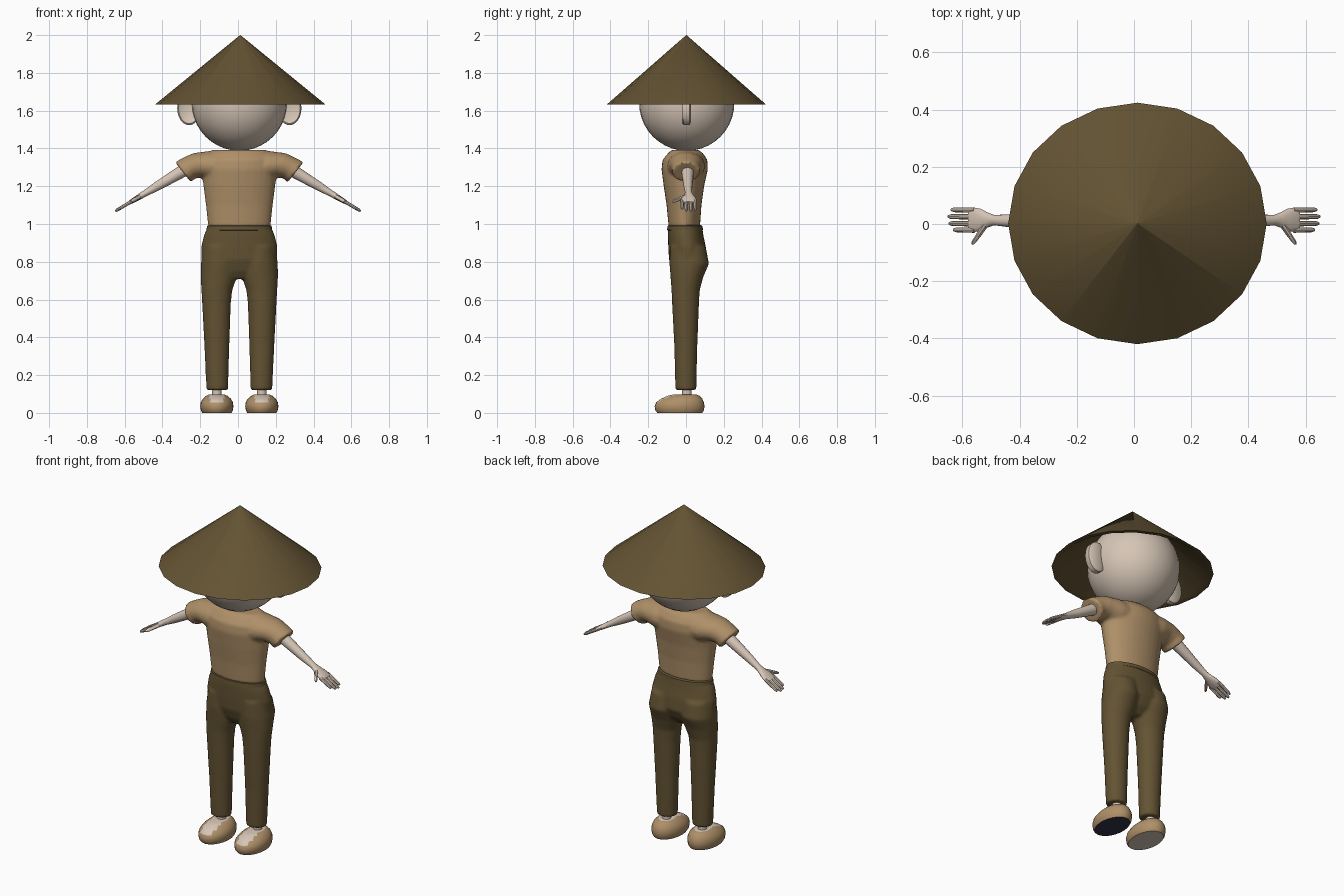
import bpy, bmesh, math
from mathutils import Vector

if "Cube" in bpy.data.objects:
    bpy.data.objects.remove(bpy.data.objects["Cube"])

CX = 0.007  # body midline


def material(name, rgb):
    m = bpy.data.materials.new(name)
    m.diffuse_color = (*rgb, 1)
    m.use_nodes = True
    m.node_tree.nodes["Principled BSDF"].inputs["Base Color"].default_value = m.diffuse_color
    return m


OLIVE = material("olive_brown", (0.125, 0.086, 0.033))
TAN = material("tan_cloth", (0.43, 0.28, 0.14))
SKIN = material("pale_skin", (0.67, 0.56, 0.465))
NAVY = material("dark_navy", (0.032, 0.032, 0.065))


def loft(bm, rings, n=24):
    """Bridge elliptical rings given as (centre, half axis u, half axis v), capped at both ends."""
    loops = []
    for c, u, v in rings:
        c, u, v = Vector(c), Vector(u), Vector(v)
        loops.append([bm.verts.new(c + u * math.cos(a) + v * math.sin(a))
                      for a in (2 * math.pi * i / n for i in range(n))])
    for a, b in zip(loops, loops[1:]):
        for i in range(n):
            j = (i + 1) % n
            bm.faces.new((a[i], a[j], b[j], b[i]))
    bm.faces.new(loops[0][::-1])
    bm.faces.new(loops[-1])


def level(z, rx, y0, y1, x=CX):
    """Horizontal ring at height z, from y0 to y1."""
    return ((x, (y0 + y1) / 2, z), (rx, 0, 0), (0, (y1 - y0) / 2, 0))


def finish(bm, name, mats, angle=40, voxel=0):
    bmesh.ops.recalc_face_normals(bm, faces=bm.faces)
    me = bpy.data.meshes.new(name)
    bm.to_mesh(me)
    bm.free()
    ob = bpy.data.objects.new(name, me)
    bpy.context.collection.objects.link(ob)
    for m in mats:
        me.materials.append(m)
    bpy.ops.object.select_all(action='DESELECT')
    ob.select_set(True)
    bpy.context.view_layer.objects.active = ob
    bpy.ops.object.shade_smooth_by_angle(angle=math.radians(angle))
    if voxel:  # fuse overlapping cloth volumes
        r = ob.modifiers.new("fuse", 'REMESH')
        r.mode, r.voxel_size, r.use_smooth_shade = 'VOXEL', voxel, True
        s = ob.modifiers.new("soften", 'SMOOTH')
        s.factor, s.iterations = 0.5, 5
    return ob


# Conical hat, hollow underneath
bm = bmesh.new()
loft(bm, [((0.012, 0.002, z), (r, 0, 0), (0, r * 0.934, 0)) for z, r in
          ((2.0, 0.001), (1.632, 0.452), (1.637, 0.42), (1.96, 0.01))], 20)
finish(bm, "conical_hat", [OLIVE])

# Head and neck
bm = bmesh.new()
bmesh.ops.create_uvsphere(bm, u_segments=32, v_segments=20, radius=0.252)
bmesh.ops.translate(bm, verts=bm.verts, vec=(CX, 0.004, 1.64))
finish(bm, "head", [SKIN])
bm = bmesh.new()
loft(bm, [level(1.34, 0.05, -0.05, 0.05), level(1.43, 0.05, -0.05, 0.05)], 16)
finish(bm, "neck", [SKIN])

# Ears with a dished front
for s, side in ((-1, "left"), (1, "right")):
    bm = bmesh.new()
    loft(bm, [((CX + s * 0.266, y, 1.613), (0.063 * k, 0, 0), (0, 0, 0.09 * k)) for y, k in
              ((0.027, 0.8), (0.018, 1), (-0.012, 1), (-0.02, 0.9), (-0.01, 0.65))])
    finish(bm, side + "_ear", [SKIN])

# Shirt: torso with two short sleeves
bm = bmesh.new()
loft(bm, [level(*r) for r in (
    (0.985, 0.165, -0.092, 0.074), (1.1, 0.177, -0.103, 0.082), (1.2, 0.19, -0.118, 0.096),
    (1.29, 0.2, -0.13, 0.116), (1.34, 0.195, -0.124, 0.113), (1.375, 0.17, -0.095, 0.09),
    (1.393, 0.14, -0.075, 0.065))], 32)
for s in (-1, 1):
    rings = []
    for x, z, tilt, hz, hy in ((0.06, 1.305, 0, 0.085, 0.1), (0.15, 1.307, 8, 0.08, 0.1),
                               (0.22, 1.31, 22, 0.07, 0.085), (0.268, 1.295, 36, 0.064, 0.075),
                               (0.298, 1.274, 38, 0.068, 0.075)):
        t = math.radians(tilt)
        rings.append(((CX + s * x, 0.0, z), (s * hz * math.sin(t), 0, hz * math.cos(t)), (0, hy, 0)))
    loft(bm, rings)
finish(bm, "shirt", [TAN], voxel=0.009)

# Trousers: hips with two legs
bm = bmesh.new()
loft(bm, [level(*r) for r in (
    (0.985, 0.168, -0.096, 0.086), (0.94, 0.188, -0.096, 0.092), (0.88, 0.202, -0.094, 0.105),
    (0.81, 0.2, -0.09, 0.112), (0.75, 0.14, -0.07, 0.085), (0.71, 0.06, -0.045, 0.045))], 32)
for s in (-1, 1):
    loft(bm, [level(z, rx, y0, y1, CX + s * c) for z, c, rx, y0, y1 in (
        (0.88, 0.1, 0.09, -0.085, 0.105), (0.79, 0.104, 0.1, -0.088, 0.122),
        (0.72, 0.109, 0.096, -0.082, 0.092), (0.65, 0.119, 0.082, -0.077, 0.073),
        (0.58, 0.121, 0.076, -0.074, 0.069), (0.35, 0.119, 0.066, -0.062, 0.06),
        (0.14, 0.117, 0.058, -0.057, 0.055), (0.12, 0.117, 0.058, -0.056, 0.055))])
finish(bm, "trousers", [OLIVE], voxel=0.009)

# Waistband
bm = bmesh.new()
loft(bm, [level(*r) for r in (
    (0.965, 0.165, -0.092, 0.084), (0.968, 0.174, -0.1, 0.09),
    (0.99, 0.171, -0.098, 0.087), (0.994, 0.162, -0.089, 0.078))], 32)
finish(bm, "waistband", [OLIVE])

for s, side in ((-1, "left"), (1, "right")):
    # Ankle
    cx = CX + s * 0.119
    bm = bmesh.new()
    loft(bm, [level(z, 0.025, -0.02, 0.03, cx) for z in (0.06, 0.2)], 16)
    finish(bm, side + "_ankle", [SKIN])

    # Shoe with a coloured sole, open top and pale toe patch
    bm = bmesh.new()
    loft(bm, [level(*r, cx) for r in (
        (0.0, 0.077, -0.152, 0.086), (0.012, 0.084, -0.162, 0.094), (0.035, 0.088, -0.166, 0.098),
        (0.056, 0.085, -0.158, 0.095), (0.075, 0.074, -0.132, 0.086), (0.09, 0.057, -0.098, 0.072),
        (0.097, 0.042, -0.068, 0.056))], 28)
    bm.normal_update()
    for f in bm.faces:
        c = f.calc_center_median()
        if c.z < 0.001:
            f.material_index = 2
        elif c.z > 0.096 or (c.z > 0.058 and c.y < -0.06 and abs(c.x - cx) < 0.042):
            f.material_index = 1
    finish(bm, side + "_shoe", [TAN, SKIN, NAVY if s > 0 else SKIN])

    # Bare arm, palm, fingers and thumb along one sloping axis
    start = Vector((s * 0.24, 0.008, 1.312))
    end = Vector((s * 0.65, 0.014, 1.068))
    d = (end - start).normalized()
    up = Vector((-d.z * s, 0, abs(d.x)))
    length = (end - start).length

    def at(t, y=0.0):
        return start + d * t + Vector((0, y, 0))

    bm = bmesh.new()
    loft(bm, [(at(t, y), up * h, (0, w, 0)) for t, y, h, w in (
        (0, 0, 0.036, 0.036), (0.1, 0, 0.031, 0.031), (0.22, 0, 0.024, 0.023),
        (0.29, 0.002, 0.017, 0.018), (0.318, 0.002, 0.016, 0.027), (0.345, 0.002, 0.014, 0.039),
        (0.375, 0.002, 0.012, 0.043), (0.392, 0.002, 0.008, 0.04))], 16)
    finish(bm, side + "_arm", [SKIN])

    bm = bmesh.new()
    for y, tip in ((0.036, 0.013), (0.012, 0.0), (-0.012, 0.004), (-0.034, 0.022)):
        loft(bm, [(at(t, y), up * r, (0, r, 0)) for t, r in (
            (0.37, 0.0095), (length - tip - 0.012, 0.0085), (length - tip, 0.005))], 8)
    loft(bm, [(at(t, y), up * r, d * r) for t, y, r in (
        (0.325, -0.015, 0.013), (0.352, -0.05, 0.011), (0.372, -0.075, 0.009),
        (0.377, -0.084, 0.004))], 8)
    finish(bm, side + "_fingers", [SKIN])
